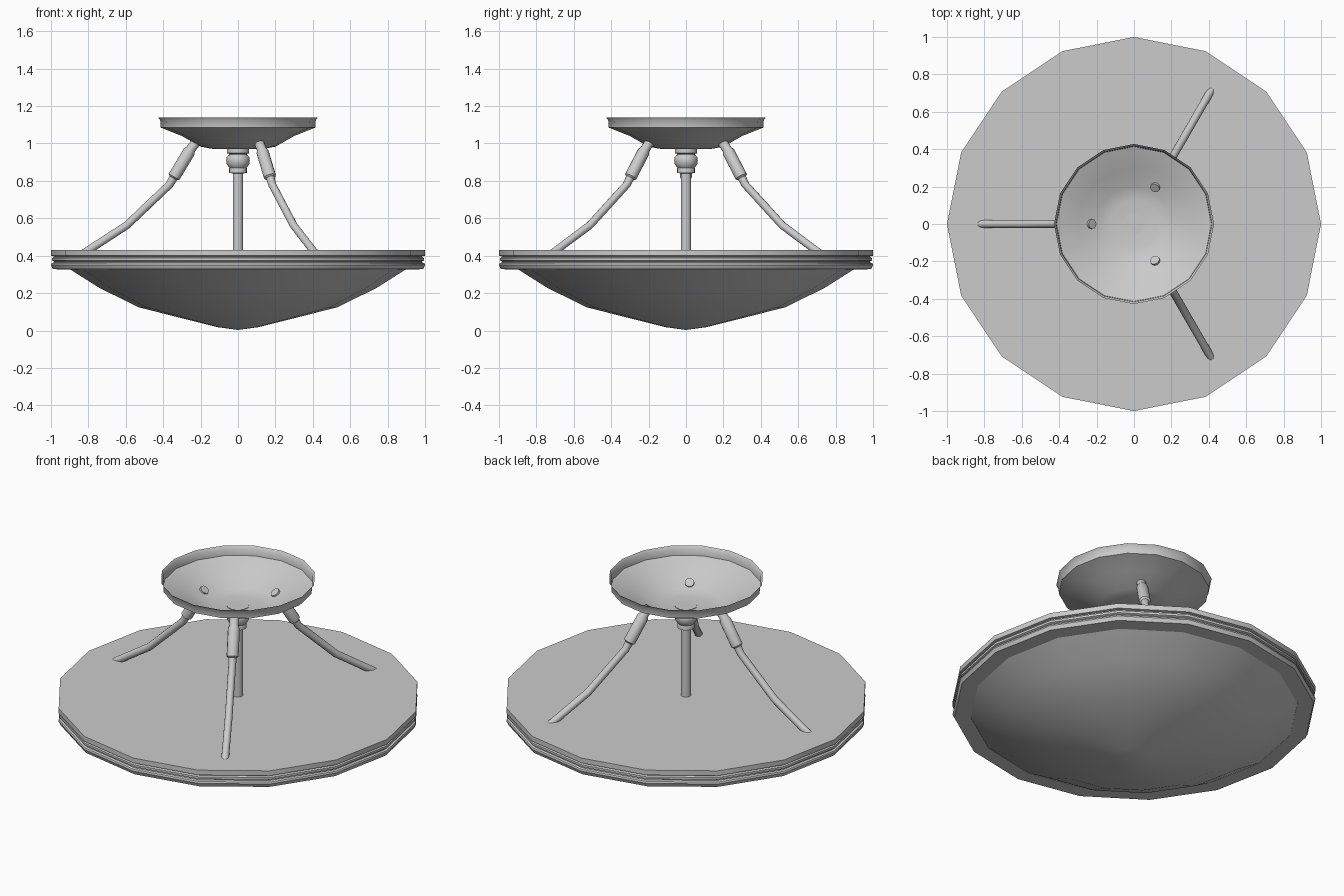
import bpy, bmesh, math
from mathutils import Vector, Matrix

if "Cube" in bpy.data.objects:
    bpy.data.objects.remove(bpy.data.objects["Cube"])


def finish(name, bm, angle=40):
    bmesh.ops.recalc_face_normals(bm, faces=bm.faces)
    me = bpy.data.meshes.new(name)
    bm.to_mesh(me)
    bm.free()
    ob = bpy.data.objects.new(name, me)
    bpy.context.collection.objects.link(ob)
    bpy.ops.object.select_all(action='DESELECT')
    ob.select_set(True)
    bpy.context.view_layer.objects.active = ob
    bpy.ops.object.shade_smooth_by_angle(angle=math.radians(angle))
    return ob


def skin(bm, rings):
    for a, b in zip(rings, rings[1:]):
        n = max(len(a), len(b))
        for i in range(n):
            j = (i + 1) % n
            quad = [a[i % len(a)], a[j % len(a)], b[j % len(b)], b[i % len(b)]]
            bm.faces.new(list(dict.fromkeys(quad)))


def lathe(name, profile, sides=16, angle=40):
    """Revolve (radius, z) points around the z axis."""
    bm = bmesh.new()
    rings = []
    for r, z in profile:
        n = 1 if r == 0 else sides
        rings.append([bm.verts.new((r * math.cos(2 * math.pi * k / sides),
                                    r * math.sin(2 * math.pi * k / sides), z))
                      for k in range(n)])
    skin(bm, rings)
    return finish(name, bm, angle)


def arm(name, path, azimuth, sides=12):
    """Mitred tube along (out, z, radius) points in a vertical plane."""
    bm = bmesh.new()
    pts = [Vector((x, 0, z)) for x, z, _ in path]
    rings = []
    for i, p in enumerate(pts):
        t = (pts[min(i + 1, len(pts) - 1)] - p).normalized() + (p - pts[max(i - 1, 0)]).normalized()
        t.normalize()
        n = Vector((-t.z, 0, t.x))
        rings.append([bm.verts.new(p + path[i][2] * (n * math.cos(a) + Vector((0, math.sin(a), 0))))
                      for a in (2 * math.pi * k / sides for k in range(sides))])
    skin(bm, rings)
    bm.faces.new(rings[0])
    bm.faces.new(rings[-1])
    bmesh.ops.rotate(bm, verts=bm.verts, cent=(0, 0, 0), matrix=Matrix.Rotation(azimuth, 3, 'Z'))
    return finish(name, bm)


# Grooved rim with a flat top plate
lathe("rim_plate", [(0, .43), (1, .43), (1, .40), (.985, .397), (.985, .392), (.995, .387),
                    (.995, .374), (.985, .369), (.985, .364), (.997, .36), (1, .35),
                    (.99, .328), (.9, .326), (.9, .335)], angle=30)

# Shallow glass bowl
lathe("bowl", [(.915, .337), (.89, .322), (.74, .227), (.53, .124), (.27, .058), (.11, .018), (0, .003)])

# Ceiling canopy, open at the top
lathe("canopy", [(.428, 1.14), (.416, 1.125), (.414, 1.085), (.30, 1.04), (.20, .983),
                 (.13, .97), (0, .97)])

# Centre stem and its turned collar
lathe("stem", [(.028, .42), (.028, .86)])
lathe("stem_collar", [(0, .973), (.06, .973), (.06, .948), (.048, .945), (.048, .94), (.06, .928),
                      (.063, .91), (.06, .89), (.048, .872), (.046, .87), (.048, .865),
                      (.048, .843), (.028, .84)])

# Three bent arms with sleeves near the canopy
path = [(.222, 1.01, .026), (.255, .967, .026), (.262, .955, .033), (.342, .822, .033),
        (.346, .815, .023), (.366, .78, .021), (.594, .563, .021), (.83, .41, .021)]
for i, deg in enumerate((60, 180, 300)):
    arm(f"arm_{i + 1}", path, math.radians(deg))
